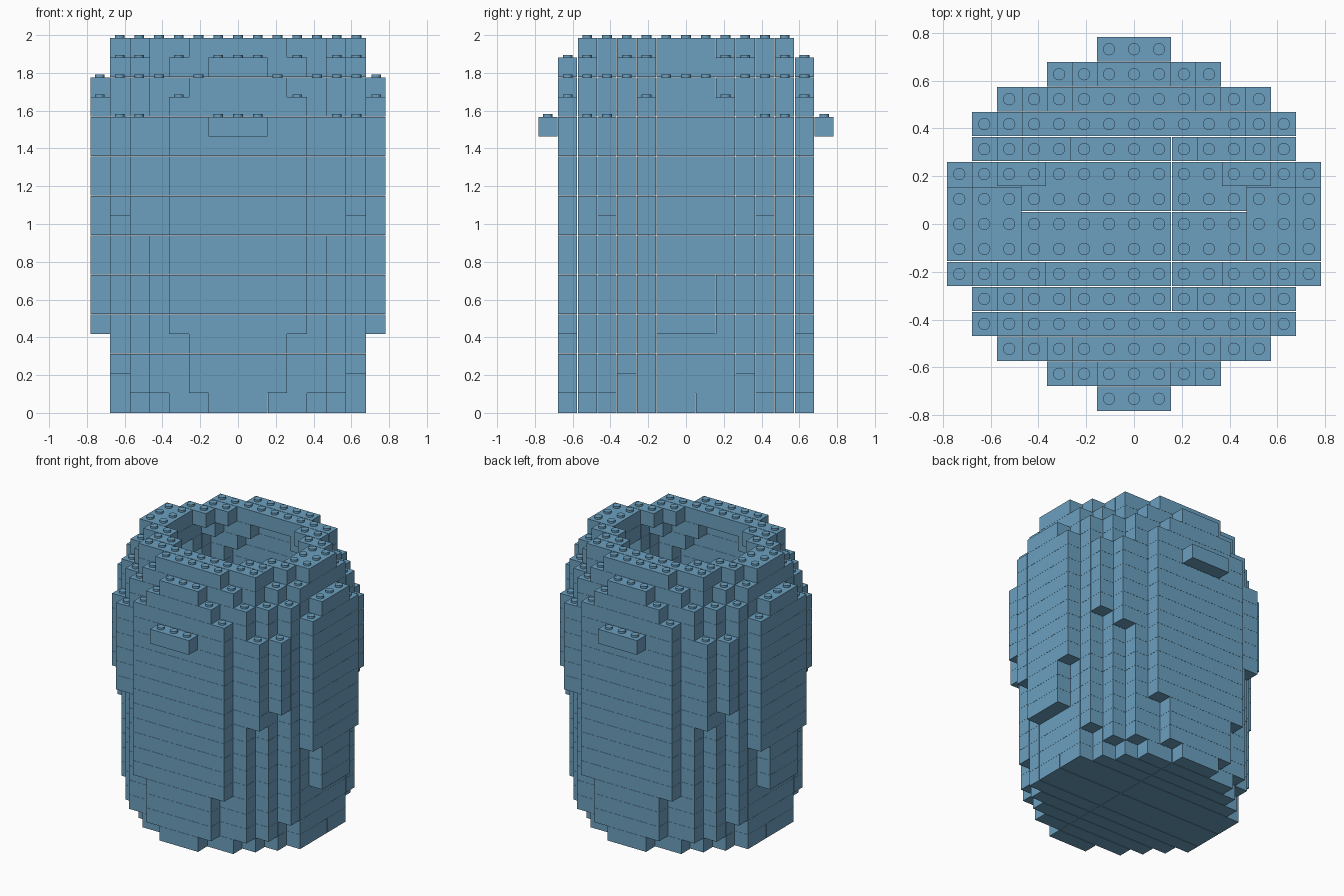
import bpy
import bmesh
from mathutils import Matrix, Vector

cube = bpy.data.objects.get("Cube")
if cube:
    bpy.data.objects.remove(cube, do_unlink=True)

PITCH = 0.1045      # stud spacing and course height
GAP = 0.0035        # seam between neighbouring bricks
STUD_R = 0.0255
STUD_H = 0.0145

blue = bpy.data.materials.new("dusty_blue")
blue.use_nodes = True
colour = (0.15, 0.35, 0.52, 1.0)
blue.diffuse_color = colour
blue.node_tree.nodes["Principled BSDF"].inputs["Base Color"].default_value = colour

# Outline of the courses from the ground up: how often each repeats, and
# its half width in studs for the rows 0, 1, 2 ... away from the middle
PROFILE = [
    (1, "6665431"),
    (1, "6665542"),
    (2, "6666542"),
    (3, "7766543"),
    (2, "7776543"),
    (1, "7776553"),
    (4, "7776653"),
    (1, "77766531"),
    (1, "7776543"),
    (1, "7766542"),
    (1, "6665431"),
    (1, "665442"),
]


def disc_cells(widths):
    """All stud positions inside an outline."""
    cells = set()
    for row, digit in enumerate(widths):
        half = int(digit)
        for x in range(-half, half + 1):
            cells.add((x, row))
            cells.add((x, -row))
    return cells


def hollow(cells):
    """Keep a wall two studs thick."""
    steps = ((2, 0), (-2, 0), (0, 2), (0, -2))
    return {(x, y) for x, y in cells
            if any((x + dx, y + dy) not in cells for dx, dy in steps)}


def row_runs(cells, y, split):
    """Unbroken runs of studs in one row, cut at the given column."""
    runs = []
    for x in sorted(cx for cx, cy in cells if cy == y):
        if runs and runs[-1][1] == x - 1 and x != split:
            runs[-1][1] = x
        else:
            runs.append([x, x])
    return runs


def bricks(cells, floor):
    """Rows become long bricks; the middle rows join into wide ones."""
    result = []
    for y in range(-7, 8):
        for x0, x1 in row_runs(cells, y, 2 if floor else None):
            joined = False
            if -1 < y <= 2 and not (floor and y == 1):
                for b in result:
                    if b[:2] == [x0, x1] and b[3] == y - 1 and b[2] >= -1:
                        b[3] = y
                        joined = True
                        break
            if not joined:
                result.append([x0, x1, y, y])
    return result


def add_brick(bm, brick, level):
    x0, x1, y0, y1 = brick
    centre = Vector(((x0 + x1) / 2, (y0 + y1) / 2, level + 0.5)) * PITCH
    size = Vector(((x1 - x0 + 1) * PITCH - GAP,
                   (y1 - y0 + 1) * PITCH - GAP,
                   PITCH - GAP / 4))
    bmesh.ops.create_cube(
        bm, size=1,
        matrix=Matrix.Translation(centre) @ Matrix.Diagonal(size).to_4x4())


def add_stud(bm, x, y, level):
    spot = Vector((x * PITCH, y * PITCH, (level + 1) * PITCH + STUD_H / 2))
    bmesh.ops.create_cone(
        bm, cap_ends=True, segments=16, radius1=STUD_R, radius2=STUD_R,
        depth=STUD_H, matrix=Matrix.Translation(spot))


# Floor is solid, every course above it is a ring
courses = []
for count, widths in PROFILE:
    for _ in range(count):
        cells = disc_cells(widths)
        courses.append(hollow(cells) if courses else cells)

for level, cells in enumerate(courses):
    bm = bmesh.new()
    for brick in bricks(cells, level == 0):
        add_brick(bm, brick, level)
    # Studs only where no brick sits on top
    above = courses[level + 1] if level + 1 < len(courses) else set()
    for x, y in sorted(cells - above):
        add_stud(bm, x, y, level)
    name = "floor_course" if level == 0 else f"wall_course_{level:02d}"
    mesh = bpy.data.meshes.new(name)
    bm.to_mesh(mesh)
    bm.free()
    mesh.materials.append(blue)
    bpy.context.collection.objects.link(bpy.data.objects.new(name, mesh))
